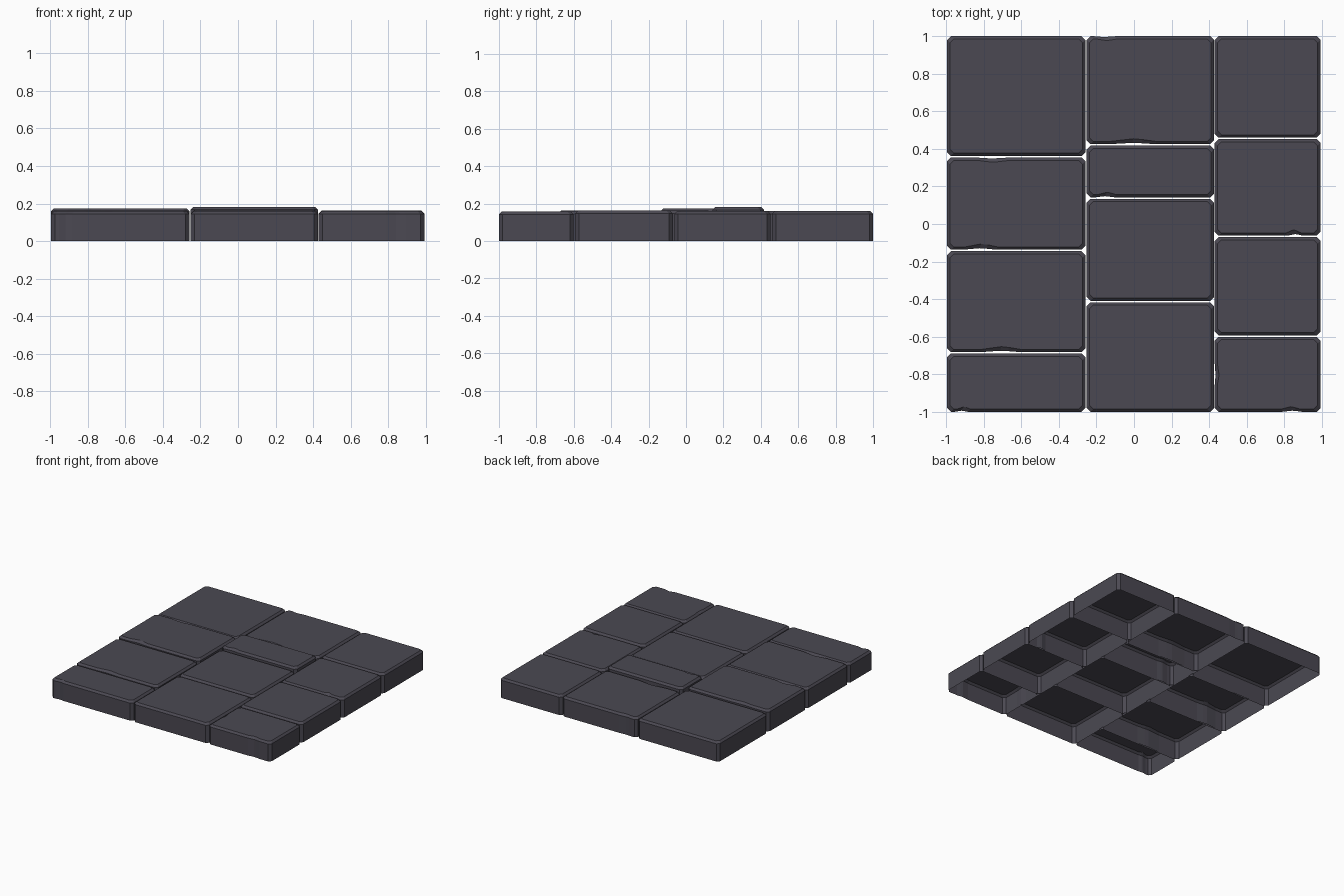
import bpy, bmesh

if "Cube" in bpy.data.objects:
    bpy.data.objects.remove(bpy.data.objects["Cube"])

slate = bpy.data.materials.new("slate")
slate.diffuse_color = (0.07, 0.066, 0.085, 1)
slate.use_nodes = True
slate.node_tree.nodes["Principled BSDF"].inputs["Base Color"].default_value = slate.diffuse_color

CHAMFER = 0.02   # cut vertical corners
BEVEL = 0.015    # worn top edge


def outline(x0, x1, y0, y1, inset, chips, top, wall):
    """Chamfered rectangle, counter-clockwise; chips push edge points inward."""
    x0, x1, y0, y1 = x0 + inset, x1 - inset, y0 + inset, y1 - inset
    c = CHAMFER
    sides = [((x0 + c, y0), (x1 - c, y0), (0, 1)),      # front
             ((x1, y0 + c), (x1, y1 - c), (-1, 0)),     # right
             ((x1 - c, y1), (x0 + c, y1), (0, -1)),     # back
             ((x0, y1 - c), (x0, y0 + c), (1, 0))]      # left
    pts = []
    for s, (a, b, n) in enumerate(sides):
        stops = [(0, 0), (1, 0)]
        for side, t, half, depth in chips:
            if side == s:
                d = depth if top else depth * wall
                stops += [(t - half, 0), (t, d), (t + half * 0.4, d * 0.7), (t + half, 0)]
        for t, d in sorted(stops):
            pts.append((a[0] + (b[0] - a[0]) * t + n[0] * d,
                        a[1] + (b[1] - a[1]) * t + n[1] * d))
    return pts


def stone(name, x0, x1, y0, y1, h, chips=(), wall=0.0):
    """Open-bottomed paving stone: straight walls, bevelled rim and flat top."""
    bm = bmesh.new()
    rings = []
    for inset, z, top in ((0, 0, False), (0, h - BEVEL, False), (BEVEL, h, True)):
        pts = outline(x0, x1, y0, y1, inset, chips, top, wall)
        rings.append([bm.verts.new((x, y, z)) for x, y in pts])
    n = len(rings[0])
    for lo, hi in zip(rings, rings[1:]):
        for i in range(n):
            j = (i + 1) % n
            bm.faces.new((lo[i], lo[j], hi[j], hi[i]))
    bm.faces.new(rings[-1])
    mesh = bpy.data.meshes.new(name)
    bm.to_mesh(mesh)
    bm.free()
    mesh.materials.append(slate)
    obj = bpy.data.objects.new(name, mesh)
    bpy.context.collection.objects.link(obj)


# Columns: x range, joint positions along y, stone heights (front to back)
columns = {
    "left": (-0.995, -0.259, (-1, -0.686, -0.141, 0.358, 1), (0.158, 0.164, 0.174, 0.16)),
    "middle": (-0.252, 0.426, (-1, -0.413, 0.138, 0.421, 1), (0.159, 0.162, 0.182, 0.16)),
    "right": (0.430, 0.993, (-1, -0.597, -0.066, 0.456, 1), (0.158, 0.162, 0.16, 0.16)),
}
# Chipped edges: (side, position, half length, depth)
chips = {
    ("left", 0): [(0, 0.08, 0.05, 0.012)],
    ("left", 1): [(0, 0.38, 0.15, 0.014)],
    ("left", 2): [(0, 0.22, 0.13, 0.016), (2, 0.68, 0.13, 0.010)],
    ("middle", 2): [(0, 0.12, 0.08, 0.012)],
    ("middle", 3): [(0, 0.35, 0.2, 0.014), (2, 0.88, 0.09, 0.008)],
    ("right", 0): [(0, 0.75, 0.1, 0.012), (3, 0.5, 0.15, 0.008)],
    ("right", 2): [(0, 0.78, 0.08, 0.016)],
}
GAP = 0.004
for side, (x0, x1, joints, heights) in columns.items():
    for i, h in enumerate(heights):
        y0 = joints[i] + (GAP if i else 0)
        y1 = joints[i + 1] - (GAP if i < 3 else 0)
        stone(f"{side}_paving_stone_{i + 1}", x0, x1, y0, y1, h,
              chips.get((side, i), ()), 0.5)
